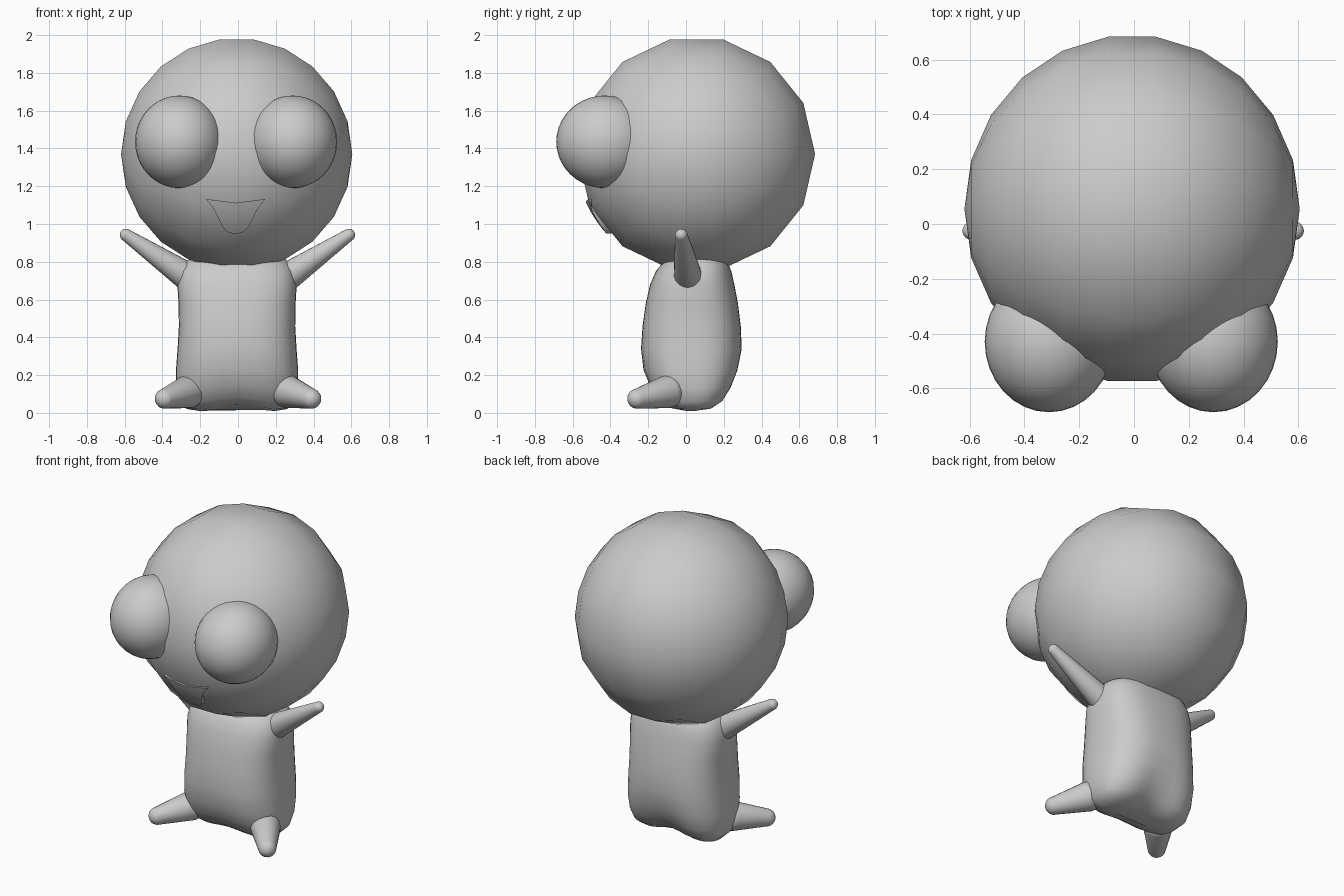
import bpy, math
from mathutils import Vector

if "Cube" in bpy.data.objects:
    bpy.data.objects.remove(bpy.data.objects["Cube"])

HEAD_C = Vector((-0.007, 0.055, 1.37))
HEAD_R = Vector((0.612, 0.635, 0.63))


def mesh_object(name, verts, faces):
    me = bpy.data.meshes.new(name)
    me.from_pydata([tuple(v) for v in verts], [], faces)
    me.update()
    for p in me.polygons:
        p.use_smooth = True
    ob = bpy.data.objects.new(name, me)
    bpy.context.collection.objects.link(ob)
    return ob


def loft(name, rings):
    n = len(rings[0])
    verts = [v for r in rings for v in r]
    faces = [(i * n + j, i * n + (j + 1) % n, (i + 1) * n + (j + 1) % n, (i + 1) * n + j)
             for i in range(len(rings) - 1) for j in range(n)]
    faces.append(tuple(reversed(range(n))))
    faces.append(tuple(range((len(rings) - 1) * n, len(rings) * n)))
    return mesh_object(name, verts, faces)


def limb(name, a, b, ra, rb, n=20):
    """Tapered capsule from a to b."""
    a, b = Vector(a), Vector(b)
    d = (b - a).normalized()
    u = d.orthogonal().normalized()
    v = d.cross(u)
    prof = []
    for k in range(7):
        t = math.radians(-86 + k * 14.3)
        prof.append((a + d * ra * math.sin(t), ra * math.cos(t)))
    for k in range(7):
        t = math.radians(k * 14.3)
        prof.append((b + d * rb * math.sin(t), rb * math.cos(t)))
    return loft(name, [[c + (u * math.cos(2 * math.pi * j / n) + v * math.sin(2 * math.pi * j / n)) * r
                        for j in range(n)] for c, r in prof])


def ball(name, loc, scale, seg, rings, rot=(0, 0, 0)):
    bpy.ops.mesh.primitive_uv_sphere_add(segments=seg, ring_count=rings, radius=1, location=loc, rotation=rot)
    ob = bpy.context.object
    ob.name = name
    ob.scale = scale
    bpy.ops.object.shade_smooth()
    return ob


# head: coarse sphere with its poles on the left and right (local z lies along x)
ball("head", HEAD_C, (HEAD_R.z, HEAD_R.y, HEAD_R.x), 14, 11, (0, math.pi / 2, 0))

# eyes
for s, side in ((-1, "left"), (1, "right")):
    ball(side + "_eye", (s * 0.3 - 0.01, -0.43, 1.435), (0.235, 0.257, 0.245), 32, 20)

# mouth: smile patch laid over the head surface
NX, NZ = 12, 8
mouth = []
for layer in (0.004, -0.03):
    for i in range(NX + 1):
        t = -1 + 2 * i / NX
        for k in range(NZ + 1):
            f = k / NZ
            x = -0.013 + 0.155 * t * (1 - 0.3 * f ** 1.5)
            top = 1.112 + 0.02 * abs(t)
            z = top + (0.95 + 0.14 * abs(t) ** 3 - top) * f
            q = 1 - ((x - HEAD_C.x) / HEAD_R.x) ** 2 - ((z - HEAD_C.z) / HEAD_R.z) ** 2
            mouth.append((x, HEAD_C.y - HEAD_R.y * math.sqrt(q) - layer, z))
w, off = NZ + 1, (NX + 1) * (NZ + 1)
faces = []
for i in range(NX):
    for k in range(NZ):
        a = i * w + k
        q = (a, a + 1, a + w + 1, a + w)
        faces += [q, tuple(off + c for c in reversed(q))]
edge = ([k for k in range(NZ)] + [i * w + NZ for i in range(NX)]
        + [NX * w + k for k in range(NZ, 0, -1)] + [i * w for i in range(NX, 0, -1)])
for a, b in zip(edge, edge[1:] + edge[:1]):
    faces.append((b, a, a + off, b + off))
m = mesh_object("mouth", mouth, faces)
bpy.ops.object.select_all(action='DESELECT')
bpy.context.view_layer.objects.active = m
m.select_set(True)
bpy.ops.object.shade_smooth_by_angle(angle=math.radians(40))

# body: z, half width, front y, back y
SECTIONS = [
    (0.008, 0.20, -0.03, 0.09), (0.02, 0.265, -0.09, 0.16), (0.06, 0.305, -0.145, 0.215),
    (0.13, 0.322, -0.19, 0.255), (0.22, 0.324, -0.225, 0.283), (0.34, 0.315, -0.238, 0.295),
    (0.46, 0.308, -0.23, 0.29), (0.58, 0.31, -0.213, 0.275), (0.68, 0.316, -0.19, 0.256),
    (0.75, 0.305, -0.16, 0.24), (0.80, 0.275, -0.12, 0.22), (0.83, 0.22, -0.06, 0.19),
]
rings = []
for z, hw, y0, y1 in SECTIONS:
    ring = []
    low = max(0, 1 - z / 0.3)
    for j in range(40):
        t = 2 * math.pi * j / 40
        c, s = math.cos(t), math.sin(t)
        x = hw * math.copysign(abs(c) ** 0.75, c)
        y = (y0 + y1) / 2 + (y1 - y0) / 2 * math.copysign(abs(s) ** 0.75, s)
        mid = math.exp(-(x / 0.13) ** 2) * low
        # hollow between the two hips
        ring.append(Vector((x - 0.005, y - (0.05 * mid if s > 0 else 0), z + 0.025 * mid)))
    rings.append(ring)
loft("body", rings)

# arms and legs
for s, side in ((-1, "left"), (1, "right")):
    limb(side + "_arm", (s * 0.275 - 0.003, 0.01, 0.728), (s * 0.59 - 0.003, -0.025, 0.942), 0.075, 0.033)
    limb(side + "_leg", (s * 0.265, -0.10, 0.112), (s * 0.388, -0.258, 0.075), 0.088, 0.053)
